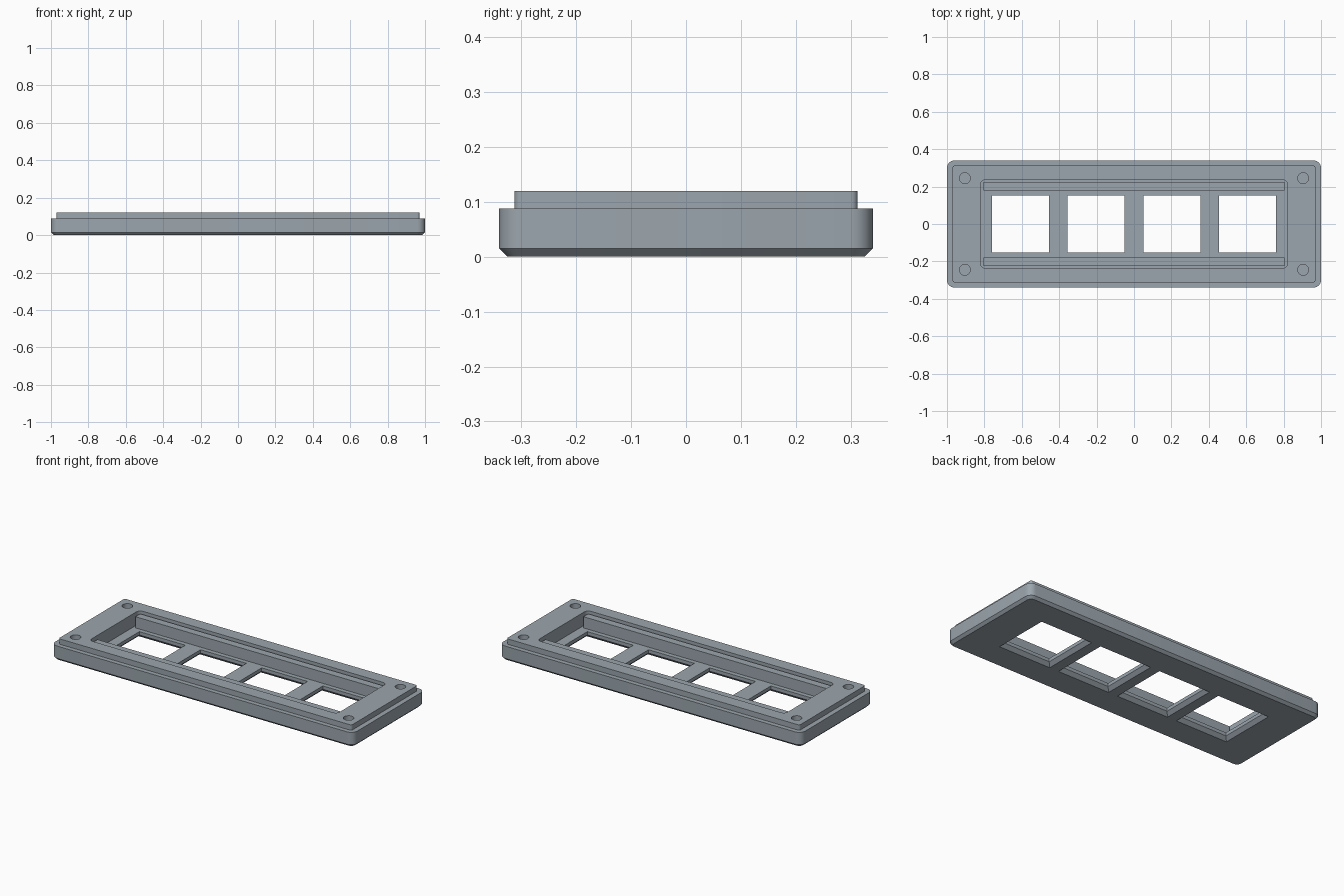
import bpy, bmesh, math

if "Cube" in bpy.data.objects:
    bpy.data.objects.remove(bpy.data.objects["Cube"])

grey = bpy.data.materials.new("slate grey")
grey.diffuse_color = (0.33, 0.38, 0.42, 1)
grey.use_nodes = True
grey.node_tree.nodes["Principled BSDF"].inputs["Base Color"].default_value = grey.diffuse_color


def loft(name, rings, cx=0, cy=0, segs=6):
    """Solid through stacked rounded rectangles (half_x, half_y, radius, z)."""
    bm = bmesh.new()
    loops = []
    for hx, hy, r, z in rings:
        loop = []
        for i, (sx, sy) in enumerate([(1, 1), (-1, 1), (-1, -1), (1, -1)]):
            for k in range(segs + 1 if r else 1):
                a = math.pi / 2 * (i + (k / segs))
                if r and r == hx and k == segs:
                    continue  # full circle: quarters share end points
                loop.append(bm.verts.new((cx + sx * (hx - r) + r * math.cos(a),
                                          cy + sy * (hy - r) + r * math.sin(a), z)))
        loops.append(loop)
    n = len(loops[0])
    for lo, hi in zip(loops, loops[1:]):
        for i in range(n):
            j = (i + 1) % n
            bm.faces.new((lo[i], lo[j], hi[j], hi[i]))
    bm.faces.new(loops[0][::-1])
    bm.faces.new(loops[-1])
    bmesh.ops.recalc_face_normals(bm, faces=bm.faces)
    me = bpy.data.meshes.new(name)
    bm.to_mesh(me)
    bm.free()
    me.materials.append(grey)
    ob = bpy.data.objects.new(name, me)
    bpy.context.collection.objects.link(ob)
    return ob


FLOOR, TOP = 0.04, 0.12

# Main body: chamfered base, straight wall, inset raised lip
frame = loft("frame", [(0.985, 0.325, 0.026, 0), (1, 0.34, 0.04, 0.0145),
                       (1, 0.34, 0.04, 0.088), (0.97, 0.3125, 0.012, 0.088),
                       (0.97, 0.3125, 0.012, TOP)])

# Recess from the top
cutters = [loft("recess_cutter", [(0.82, 0.236, 0.025, FLOOR), (0.82, 0.236, 0.025, 0.2)])]

# Four square windows, flared at the underside
for i in range(4):
    cutters.append(loft("window_cutter", [(0.192, 0.192, 0, -0.02), (0.152, 0.152, 0, 0.02),
                                          (0.152, 0.152, 0, 0.08)], cx=(i - 1.5) * 0.405))

# Blind screw holes in the corners
for sx in (-1, 1):
    for sy in (-1, 1):
        cutters.append(loft("screw_hole_cutter", [(0.029, 0.029, 0.029, 0.03),
                                                  (0.029, 0.029, 0.029, 0.2)],
                            cx=sx * 0.904, cy=sy * 0.245, segs=8))

for c in cutters:
    m = frame.modifiers.new("cut", 'BOOLEAN')
    m.operation = 'DIFFERENCE'
    m.solver = 'EXACT'
    m.object = c
    c.hide_render = True

# Bake the cuts and drop the cutters
dg = bpy.context.evaluated_depsgraph_get()
baked = bpy.data.meshes.new_from_object(frame.evaluated_get(dg))
frame.modifiers.clear()
frame.data = baked
for c in cutters:
    bpy.data.objects.remove(c)

# Support rails along the long sides of the recess
rails = [loft(name, [(0.805, 0.0225, 0, FLOOR - 0.005), (0.805, 0.0225, 0, 0.107)], cy=y)
         for name, y in (("front_rail", -0.2015), ("back_rail", 0.2015))]

# Smooth the rounded corners, keep edges sharp
for ob in [frame] + rails:
    bpy.ops.object.select_all(action='DESELECT')
    ob.select_set(True)
    bpy.context.view_layer.objects.active = ob
    bpy.ops.object.shade_smooth_by_angle(angle=math.radians(30))
